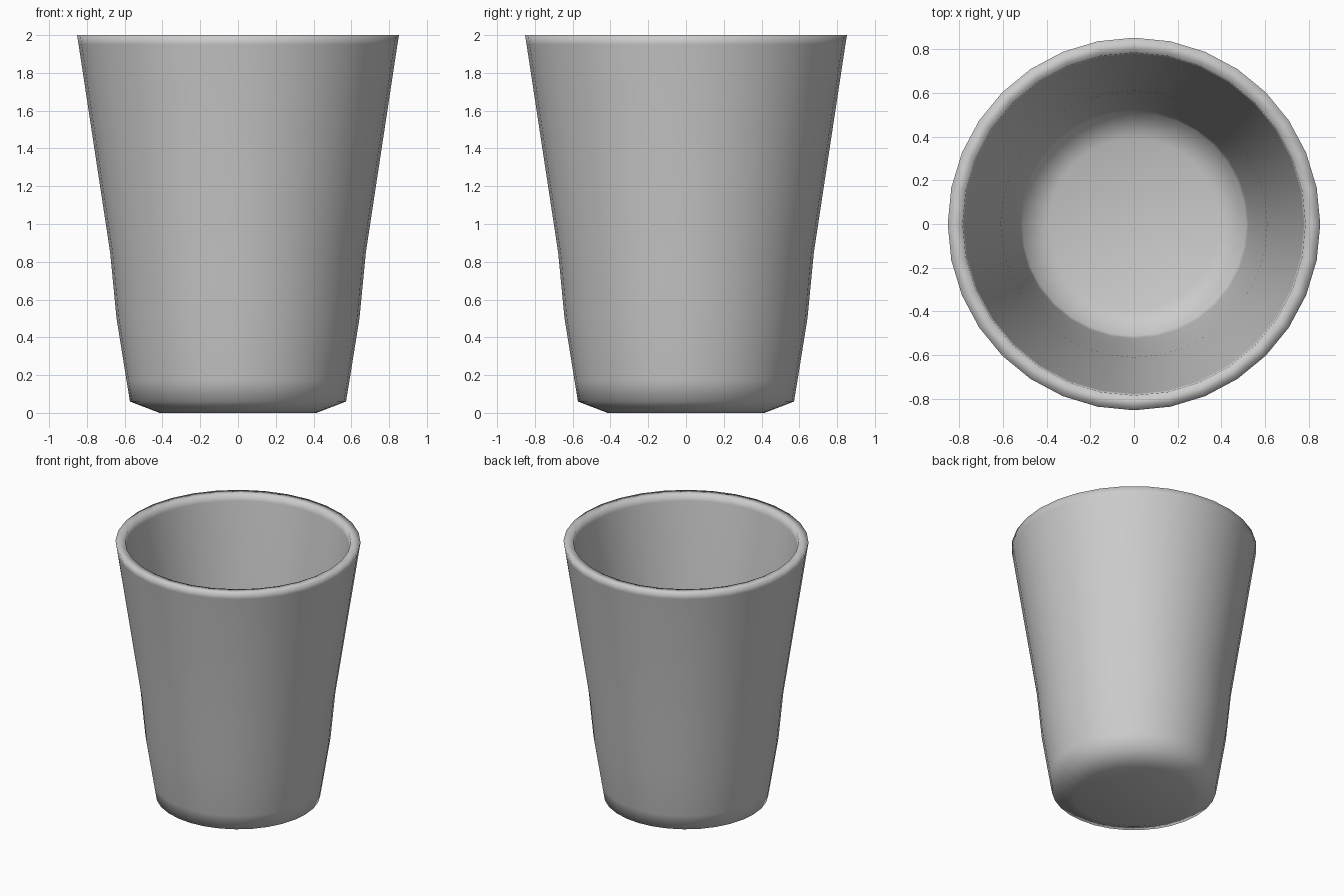
import bpy, bmesh, math

if "Cube" in bpy.data.objects:
    bpy.data.objects.remove(bpy.data.objects["Cube"])

SIDES = 32
# Half-section of the cup (radius, height): outside going up, over the rim, inside going down
PROFILE = [(0.415, 0.0), (0.572, 0.06), (0.59, 0.17), (0.643, 0.5), (0.677, 0.85),
           (0.844, 1.95), (0.852, 2.0),
           (0.784, 2.0), (0.777, 1.95), (0.61, 0.85), (0.576, 0.5),
           (0.524, 0.19), (0.512, 0.12), (0.39, 0.07)]

grey = bpy.data.materials.new("light grey")
grey.diffuse_color = (0.6, 0.6, 0.6, 1)
grey.use_nodes = True
grey.node_tree.nodes["Principled BSDF"].inputs["Base Color"].default_value = grey.diffuse_color

# Cup body: lathe the section round z
bm = bmesh.new()
rings = [[bm.verts.new((r * math.cos(2 * math.pi * i / SIDES),
                        r * math.sin(2 * math.pi * i / SIDES), z))
          for i in range(SIDES)] for r, z in PROFILE]
for a, b in zip(rings, rings[1:]):
    for i in range(SIDES):
        j = (i + 1) % SIDES
        bm.faces.new((a[i], a[j], b[j], b[i]))

# Underside and inner floor
bm.faces.new(rings[0][::-1])
bm.faces.new(rings[-1])
bmesh.ops.recalc_face_normals(bm, faces=bm.faces)
for f in bm.faces:
    f.smooth = True

mesh = bpy.data.meshes.new("cup")
bm.to_mesh(mesh)
bm.free()
mesh.materials.append(grey)
cup = bpy.data.objects.new("cup", mesh)
bpy.context.collection.objects.link(cup)
